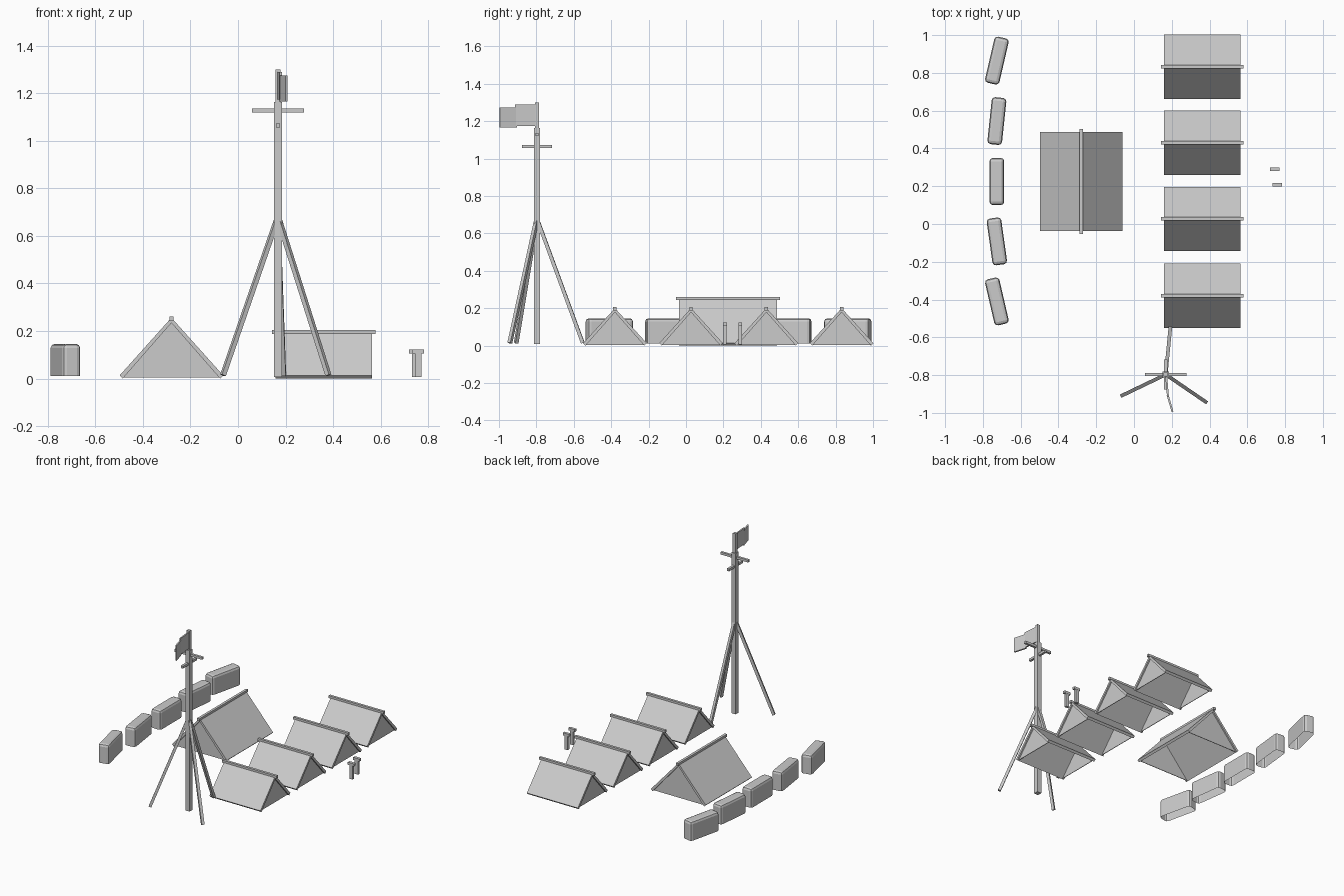
import bpy, bmesh, math
from mathutils import Vector, Matrix

cube = bpy.data.objects.get("Cube")
if cube:
    bpy.data.objects.remove(cube)

GREY = (0.6, 0.6, 0.6, 1)
mat = bpy.data.materials.new("plain grey")
mat.use_nodes = True
mat.diffuse_color = GREY
mat.node_tree.nodes["Principled BSDF"].inputs["Base Color"].default_value = GREY


def add_object(name, bm, matrix=None):
    bmesh.ops.recalc_face_normals(bm, faces=bm.faces)
    mesh = bpy.data.meshes.new(name)
    bm.to_mesh(mesh)
    bm.free()
    mesh.materials.append(mat)
    obj = bpy.data.objects.new(name, mesh)
    bpy.context.collection.objects.link(obj)
    if matrix:
        obj.matrix_world = matrix
    return obj


def box(name, centre, size, matrix=None):
    bm = bmesh.new()
    bmesh.ops.create_cube(bm, size=1)
    bmesh.ops.scale(bm, vec=size, verts=bm.verts)
    bmesh.ops.translate(bm, vec=centre, verts=bm.verts)
    return add_object(name, bm, matrix)


def beam(name, start, end, width, height):
    """Rectangular bar between two points."""
    a, b = Vector(start), Vector(end)
    turn = (b - a).to_track_quat('Z', 'Y').to_matrix().to_4x4()
    return box(name, (0, 0, 0), (width, height, (b - a).length),
               Matrix.Translation((a + b) / 2) @ turn)


def prism(name, profile, y0, y1, matrix):
    """Profile in the XZ plane, extruded along Y."""
    bm = bmesh.new()
    face = bm.faces.new([bm.verts.new((x, y0, z)) for x, z in profile])
    ext = bmesh.ops.extrude_face_region(bm, geom=[face])
    moved = [v for v in ext["geom"] if isinstance(v, bmesh.types.BMVert)]
    bmesh.ops.translate(bm, vec=(0, y1 - y0, 0), verts=moved)
    return add_object(name, bm, matrix)


def tent(name, centre, angle, half_width, height, length):
    place = Matrix.Translation((*centre, 0)) @ Matrix.Rotation(angle, 4, 'Z')
    half = length / 2
    # canvas: two thick sloping sheets
    lip, drop = 0.013, 0.022
    canvas = [(-half_width, lip), (0, height), (half_width, lip),
              (half_width - lip, 0), (0, height - drop), (lip - half_width, 0)]
    prism(name + "_canvas", canvas, -half, half, place)
    # closed ends, set slightly in
    wall = [(lip - half_width, 0.004), (0, height - drop), (half_width - lip, 0.004)]
    for side, label in ((-1, "front"), (1, "back")):
        y = side * (half - 0.012)
        prism(f"{name}_{label}_wall", wall, y - 0.002, y + 0.002, place)
    # ridge pole
    box(name + "_ridge_pole", (0, 0, height - 0.004), (0.018, length + 0.03, 0.018), place)


# Tents
tent("large_tent", (-0.28, 0.225), 0, 0.218, 0.256, 0.525)
for i, y in enumerate((0.832, 0.43, 0.027, -0.38)):
    tent(f"small_tent_{i + 1}", (0.361, y), math.pi / 2, 0.17, 0.2, 0.405)

# Barrier blocks: rounded, open underneath
blocks = ((0.865, -13), (0.545, -6), (0.225, 0), (-0.092, 8), (-0.41, 13))
for i, (y, angle) in enumerate(blocks):
    bm = bmesh.new()
    bmesh.ops.create_cube(bm, size=1)
    bmesh.ops.scale(bm, vec=(0.078, 0.25, 0.136), verts=bm.verts)
    base = min(bm.faces, key=lambda f: f.calc_center_median().z)
    bmesh.ops.delete(bm, geom=[base], context='FACES_ONLY')
    rounded = [e for e in bm.edges if not e.is_boundary]
    bmesh.ops.bevel(bm, geom=rounded, offset=0.018, segments=2, profile=0.5, affect='EDGES')
    add_object(f"barrier_block_{i + 1}", bm,
               Matrix.Translation((-0.726, y, 0.078))
               @ Matrix.Rotation(math.radians(angle), 4, 'Z'))

# Mast
MX, MY = 0.168, -0.797
box("mast_lower", (MX, MY, 0.585), (0.034, 0.034, 1.155))
box("mast_upper", (MX, MY, 1.225), (0.022, 0.022, 0.15))
box("mast_wide_crossbar", (MX, MY, 1.128), (0.22, 0.017, 0.017))
box("mast_deep_crossbar", (MX, MY, 1.065), (0.017, 0.16, 0.017))
for i, (x, y) in enumerate(((-0.063, -0.908), (0.38, -0.942), (0.192, -0.552))):
    beam(f"mast_leg_{i + 1}", (MX, MY, 0.68), (x, y, 0.014), 0.019, 0.019)

# Flag: two stiff panels with a bend
beam("flag_inner", (0.17, -0.8, 1.232), (0.18, -0.915, 1.232), 0.01, 0.115)
beam("flag_outer", (0.178, -0.905, 1.22), (0.204, -0.995, 1.22), 0.01, 0.108)

# Small posts with caps
for i, (x, y) in enumerate(((0.744, 0.29), (0.758, 0.208))):
    box(f"post_{i + 1}_stem", (x, y, 0.057), (0.026, 0.018, 0.1))
    box(f"post_{i + 1}_cap", (x, y, 0.114), (0.05, 0.02, 0.018))
